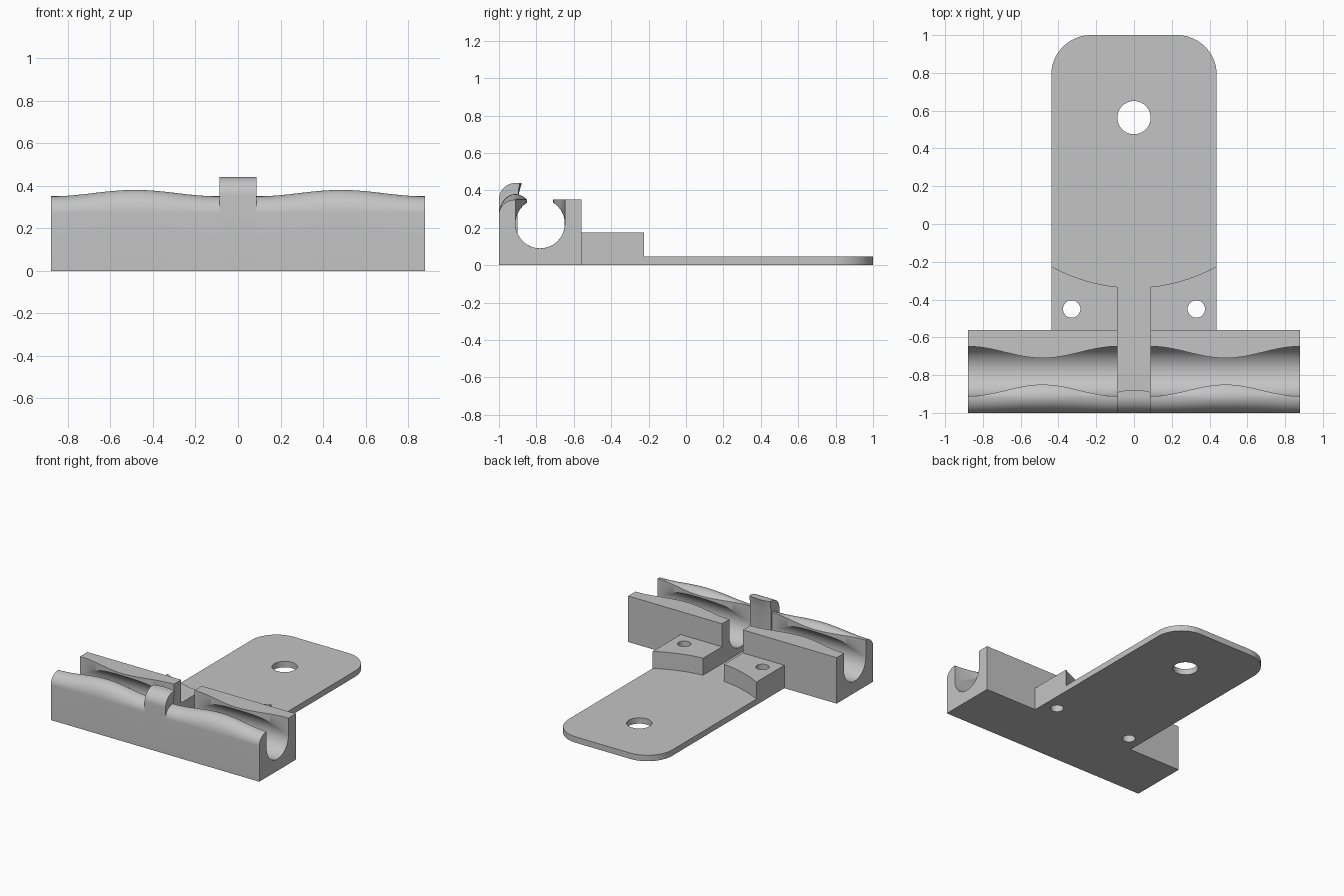
import bpy, bmesh, math
from math import sin, cos, pi

if "Cube" in bpy.data.objects:
    bpy.data.objects.remove(bpy.data.objects["Cube"])

grey = bpy.data.materials.new("plain grey")
grey.diffuse_color = (0.55, 0.55, 0.55, 1)
grey.use_nodes = True
grey.node_tree.nodes["Principled BSDF"].inputs["Base Color"].default_value = grey.diffuse_color


def finish(ob, angle=30):
    """Weld, fix normals, colour and smooth by angle."""
    bm = bmesh.new()
    bm.from_mesh(ob.data)
    bmesh.ops.remove_doubles(bm, verts=bm.verts, dist=1e-5)
    bmesh.ops.recalc_face_normals(bm, faces=bm.faces)
    bm.to_mesh(ob.data)
    bm.free()
    ob.data.materials.clear()
    ob.data.materials.append(grey)
    bpy.ops.object.select_all(action='DESELECT')
    ob.select_set(True)
    bpy.context.view_layer.objects.active = ob
    bpy.ops.object.shade_smooth_by_angle(angle=math.radians(angle))


def arc(cx, cy, r, a0, a1, n):
    return [(cx + r * cos(a0 + (a1 - a0) * i / n),
             cy + r * sin(a0 + (a1 - a0) * i / n)) for i in range(n + 1)]


def slab(name, loops, z0, z1):
    """Flat outline with holes, extruded between two heights."""
    cu = bpy.data.curves.new(name, 'CURVE')
    cu.dimensions, cu.fill_mode, cu.extrude = '2D', 'BOTH', (z1 - z0) / 2
    for pts in loops:
        sp = cu.splines.new('POLY')
        sp.points.add(len(pts) - 1)
        for p, (x, y) in zip(sp.points, pts):
            p.co = (x, y, 0, 1)
        sp.use_cyclic_u = True
    ob = bpy.data.objects.new(name, cu)
    ob.location.z = (z0 + z1) / 2
    bpy.context.collection.objects.link(ob)
    bpy.ops.object.select_all(action='DESELECT')
    ob.select_set(True)
    bpy.context.view_layer.objects.active = ob
    bpy.ops.object.convert(target='MESH')
    finish(bpy.context.view_layer.objects.active)


def loft(name, xs, section):
    """Skin closed (y, z) sections placed along x."""
    bm = bmesh.new()
    rings = [[bm.verts.new((x, y, z)) for y, z in section(x)] for x in xs]
    n = len(rings[0])
    for a, b in zip(rings, rings[1:]):
        for i in range(n):
            j = (i + 1) % n
            bm.faces.new((a[i], a[j], b[j], b[i]))
    bm.faces.new(rings[0])
    bm.faces.new(rings[-1])
    me = bpy.data.meshes.new(name)
    bm.to_mesh(me)
    bm.free()
    ob = bpy.data.objects.new(name, me)
    bpy.context.collection.objects.link(ob)
    finish(ob)


def hole(x, y, r):
    return arc(x, y, r, 0, 2 * pi * 39 / 40, 39)


GAP, END, HALF, T = 0.088, 0.88, 0.438, 0.045
BACK = -0.56

# Base plate with rounded far corners, and a tongue running under the gap
plate = (arc(HALF - 0.21, 0.79, 0.21, 0, pi / 2, 16)
         + arc(-HALF + 0.21, 0.79, 0.21, pi / 2, pi, 16)
         + [(-HALF, BACK), (-GAP, BACK), (-GAP, -0.9),
            (GAP, -0.9), (GAP, BACK), (HALF, BACK)])
slab("base_plate", [plate, hole(0, 0.563, 0.088),
                    hole(-0.33, -0.45, 0.046), hole(0.33, -0.45, 0.046)], 0, T)

# Raised screw pads, their far edge an arc around the large hole
a0, a1 = math.asin(GAP / 0.9), math.asin(HALF / 0.9)
for side, label in ((-1, "left"), (1, "right")):
    edge = [(side * x, y) for x, y in
            arc(0, 0.563, 0.9, a0 - pi / 2, a1 - pi / 2, 16)]
    slab(label + "_screw_pad",
         [[(side * GAP, BACK)] + edge + [(side * HALF, BACK)],
          hole(side * 0.33, -0.45, 0.046)], T, 0.175)


# Clip rail: round channel whose lips close in at the middle of each half
def clip_section(x):
    wave = 0.5 - 0.5 * cos(2 * pi * (abs(x) - GAP) / (END - GAP))
    r, cy, cz = 0.132, -0.78, 0.222
    w = r - 0.062 * wave
    top = 0.35 + 0.03 * wave
    phi = math.acos(min(1, w / r))
    pts = [(-1, 0)]
    for i in range(13):
        a = pi / 2 * i / 12
        pts.append((-0.912 - 0.088 * cos(a), 0.27 + (top - 0.27) * sin(a)))
    for i in range(1, 6):
        t = i / 5
        pts.append((-0.912 + (r - w) * t, top - 0.03 * wave * t * t))
    pts += arc(cy, cz, r, pi - phi, 2 * pi + phi, 40)
    pts += [(cy + w, 0.351), (BACK, 0.351), (BACK, 0)]
    # nudge the lip so straight end sections keep distinct points
    return [(y + 1e-4 * i / len(pts), z) for i, (y, z) in enumerate(pts)]


for side, label in ((-1, "left"), (1, "right")):
    loft(label + "_clip_rail",
         [side * (GAP + (END - GAP) * i / 40) for i in range(41)], clip_section)

# Middle tab: taller front wall with rounded shoulder
def tab_section(x):
    bow = 0.012 * (1 - (x / GAP) ** 2)
    return ([(-1, 0)] + arc(-0.91, 0.35, 0.09, pi, pi / 2, 12)
            + [(-0.89 + bow, 0.44), (-0.9, 0.36), (-0.9, 0)])


loft("middle_tab", [GAP * (i / 6 - 1) for i in range(13)], tab_section)
